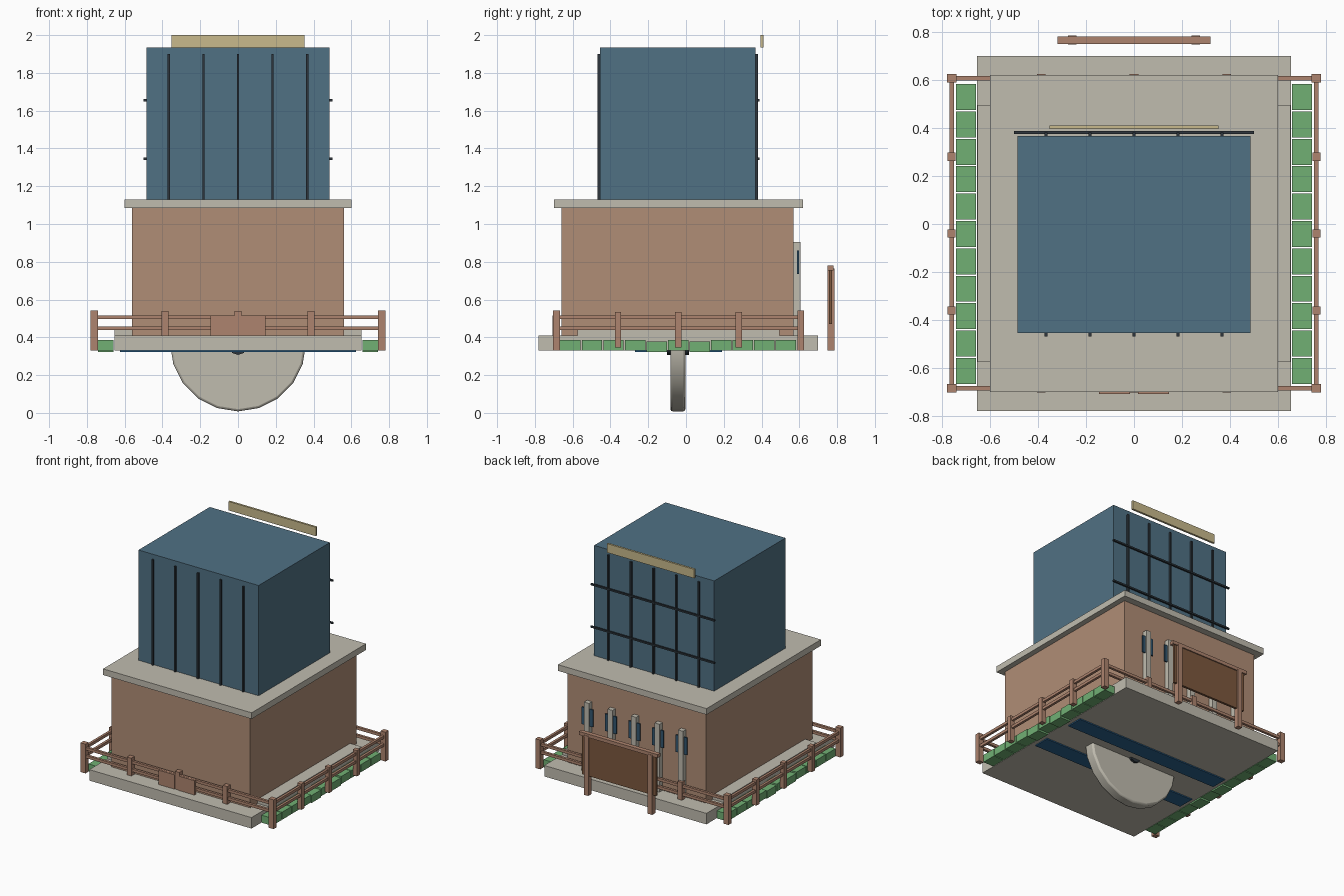
import bpy, math

if "Cube" in bpy.data.objects:
    bpy.data.objects.remove(bpy.data.objects["Cube"], do_unlink=True)


def material(name, rgb):
    """Flat colour given as 0-255 display values, stored linear."""
    lin = [((c / 255 + 0.055) / 1.055) ** 2.4 for c in rgb] + [1]
    m = bpy.data.materials.new(name)
    m.use_nodes = True
    m.diffuse_color = lin
    m.node_tree.nodes["Principled BSDF"].inputs["Base Color"].default_value = lin
    return m


stone = material("pale stone", (192, 188, 175))
clay = material("clay wall", (176, 141, 118))
wood = material("fence wood", (174, 132, 110))
dark_wood = material("dark wood", (125, 88, 62))
blue = material("slate blue", (80, 113, 132))
window_blue = material("window blue", (50, 86, 112))
stripe_blue = material("stripe blue", (42, 98, 142))
iron = material("dark iron", (45, 53, 60))
green = material("hedge green", (113, 176, 116))
tan = material("tan board", (200, 186, 140))


def box(name, mat, x, y, z):
    """Box from (min, max) pairs on each axis."""
    bpy.ops.mesh.primitive_cube_add(size=1, location=[sum(p) / 2 for p in (x, y, z)])
    ob = bpy.context.object
    ob.name = name
    ob.scale = [p[1] - p[0] for p in (x, y, z)]
    bpy.ops.object.transform_apply(location=False, rotation=False, scale=True)
    ob.data.materials.append(mat)
    return ob


def around(c, width):
    return (c - width / 2, c + width / 2)


def disc(name, mat, radius, sides, y, z, rot=0.0):
    """Upright wheel with its axis along y."""
    bpy.ops.mesh.primitive_cylinder_add(
        vertices=sides, radius=radius, depth=y[1] - y[0],
        location=(0, sum(y) / 2, z), rotation=(math.pi / 2, rot, 0))
    ob = bpy.context.object
    ob.name = name
    ob.data.materials.append(mat)
    return ob


# Plinth, step, walls, cornice and upper block
box("plinth", stone, (-0.655, 0.655), (-0.78, 0.70), (0.33, 0.41))
box("step", stone, (-0.653, 0.653), (-0.575, 0.495), (0.41, 0.44))
box("lower_walls", clay, (-0.56, 0.56), (-0.66, 0.57), (0.41, 1.085))
box("cornice", stone, (-0.6, 0.6), (-0.70, 0.62), (1.085, 1.13))
box("upper_block", blue, (-0.485, 0.485), (-0.455, 0.367), (1.13, 1.935))

# Thin bars on the front and back of the upper block
for i in range(-2, 3):
    x = around(i * 0.183, 0.012)
    box("front_bar", iron, x, (-0.468, -0.455), (1.13, 1.9))
    box("back_bar", iron, x, (0.367, 0.381), (1.13, 1.9))
for z in (1.345, 1.655):
    box("back_cross_bar", iron, (-0.5, 0.5), (0.376, 0.388), around(z, 0.012))
box("roof_board", tan, (-0.353, 0.353), (0.395, 0.41), (1.935, 2.0))

# Back pillars with windows behind them
for i in range(-2, 3):
    x = i * 0.19
    box("back_pillar", stone, around(x, 0.04), (0.57, 0.605), (0.41, 0.905))
    box("back_window", window_blue, around(x, 0.09), (0.588, 0.597), (0.735, 0.86))

# Free-standing board behind the building
box("board_panel", dark_wood, (-0.3, 0.3), (0.757, 0.774), (0.47, 0.757))
box("board_top_rail", wood, (-0.318, 0.318), (0.75, 0.782), (0.755, 0.78))
for x in (-0.258, 0.258):
    box("board_post", wood, around(x, 0.036), (0.748, 0.785), (0.33, 0.765))

# Fence posts and rails
fx, front, back = 0.76, -0.685, 0.607
for x in (-fx, fx):
    for y in (front, back):
        box("corner_post", wood, around(x, 0.04), around(y, 0.036), (0.33, 0.543))
    for y in (-0.36, -0.04, 0.28):
        box("side_post", wood, around(x, 0.034), around(y, 0.034), (0.345, 0.533))
for y in (front, back):
    for x in (-0.387, 0, 0.387):
        box("fence_post", wood, around(x, 0.036), around(y, 0.036), (0.345, 0.54))
for z in (0.448, 0.506):
    for x in (-fx, fx):
        box("side_rail", wood, around(x, 0.018), (front, back), around(z, 0.02))
    for y in (front, back):
        box("end_rail", wood, (-fx, fx), around(y, 0.018), around(z, 0.02))
for s in (-1, 1):
    box("front_plaque", wood, sorted((s * 0.017, s * 0.145)), (-0.708, -0.694), (0.405, 0.515))

# Hedge blocks along both sides
for x in (-0.7, 0.7):
    for i in range(11):
        y = -0.612 + i * 0.1141
        drop = 0.008 if i in (4, 6) else 0.0
        box("hedge_block", green, around(x, 0.084), around(y, 0.108),
            (0.33 - drop, 0.385 - drop))

# Underside stripes, wheel and hub
for y in (-0.21, 0.13):
    box("under_stripe", stripe_blue, (-0.625, 0.625), around(y, 0.12), (0.322, 0.33))
wheel = disc("wheel", stone, 0.36, 20, (-0.083, -0.003), 0.368)
bevel = wheel.modifiers.new("rounded_rim", 'BEVEL')
bevel.width = 0.012
bevel.segments = 2
bevel.limit_method = 'ANGLE'
bevel.angle_limit = math.radians(40)
bpy.ops.object.shade_smooth_by_angle(angle=math.radians(40))
disc("wheel_hub", iron, 0.05, 10, (-0.1, 0.015), 0.357)
